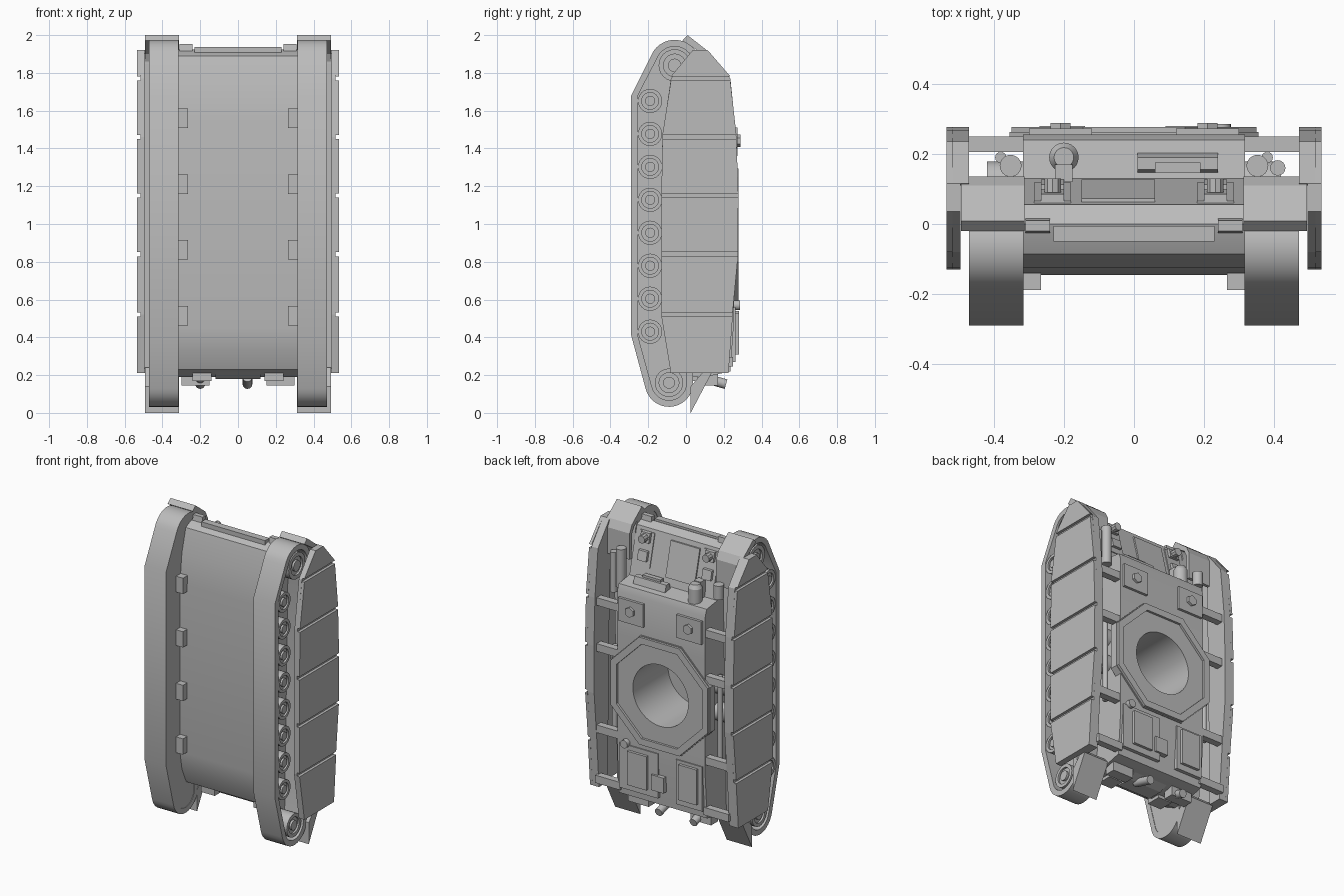
import bpy, bmesh, math
from mathutils import Vector

if "Cube" in bpy.data.objects:
    bpy.data.objects.remove(bpy.data.objects["Cube"])

GREY = bpy.data.materials.new("plain grey")
GREY.use_nodes = True
GREY.diffuse_color = (0.5, 0.5, 0.5, 1)
GREY.node_tree.nodes["Principled BSDF"].inputs["Base Color"].default_value = (0.5, 0.5, 0.5, 1)


def finish(name, bm, smooth=0):
    bmesh.ops.recalc_face_normals(bm, faces=bm.faces)
    mesh = bpy.data.meshes.new(name)
    bm.to_mesh(mesh)
    bm.free()
    mesh.materials.append(GREY)
    ob = bpy.data.objects.new(name, mesh)
    bpy.context.collection.objects.link(ob)
    if smooth:
        bpy.ops.object.select_all(action="DESELECT")
        bpy.context.view_layer.objects.active = ob
        ob.select_set(True)
        bpy.ops.object.shade_smooth_by_angle(angle=math.radians(smooth))


def prism(name, pts, x0, x1, smooth=0):
    """Extrude a (y, z) outline along x."""
    bm = bmesh.new()
    a = [bm.verts.new((x0, y, z)) for y, z in pts]
    b = [bm.verts.new((x1, y, z)) for y, z in pts]
    bm.faces.new(a)
    bm.faces.new(b[::-1])
    for i in range(len(pts)):
        j = (i + 1) % len(pts)
        bm.faces.new((a[i], a[j], b[j], b[i]))
    finish(name, bm, smooth)


def box(name, x, y, z):
    prism(name, [(y[0], z[0]), (y[1], z[0]), (y[1], z[1]), (y[0], z[1])], *x)


def cyl(name, p0, p1, r, n=24, r2=None):
    bm = bmesh.new()
    d = Vector(p1) - Vector(p0)
    bmesh.ops.create_cone(bm, cap_ends=True, segments=n, radius1=r,
                          radius2=r if r2 is None else r2, depth=d.length)
    m = d.to_track_quat("Z", "Y").to_matrix().to_4x4()
    m.translation = (Vector(p0) + Vector(p1)) / 2
    bm.transform(m)
    finish(name, bm, 30)


def ring(name, outer, inner, place):
    """Closed band between two loops, extruded by place(point, side)."""
    bm = bmesh.new()
    loops = [[bm.verts.new(place(p, s)) for p in loop]
             for loop, s in ((outer, 0), (outer, 1), (inner, 1), (inner, 0))]
    n = len(outer)
    for k in range(4):
        a, b = loops[k], loops[(k + 1) % 4]
        for i in range(n):
            j = (i + 1) % n
            bm.faces.new((a[i], a[j], b[j], b[i]))
    finish(name, bm, 30)


def arc(cy, cz, r, a0, a1, n=14):
    angles = [math.radians(a0 + (a1 - a0) * i / n) for i in range(n + 1)]
    return [(cy + r * math.cos(a), cz + r * math.sin(a)) for a in angles]


def polygon(apothem, sides, n=48):
    """Regular polygon sampled at n even angles, flats facing the axes."""
    step = math.tau / sides
    pts = []
    for i in range(n):
        a = math.tau * i / n
        r = apothem / math.cos((a + step / 2) % step - step / 2)
        pts.append((r * math.cos(a), r * math.sin(a)))
    return pts


# Hull, recessed where the turret well sits
HALF, RING_Z = .317, .945
hull_top, hull_low = RING_Z + HALF, RING_Z - HALF
prism("hull", [(-.145, .45), (-.145, 1.55), (-.125, 1.74), (-.085, 1.89), (-.045, 1.91),
               (.0, 1.925), (.055, 1.9), (.13, 1.6), (.24, 1.585), (.255, 1.54),
               (.255, hull_top), (-.1, hull_top), (-.1, hull_low), (.255, hull_low),
               (.255, .5), (.235, .22), (.1, .19), (0, .19), (-.08, .23), (-.125, .33)],
      -HALF, HALF, 20)

# Round turret well, octagonal platform and collar
circle = polygon(.2, 48)
for name, outer, inner, low, top in (
        ("turret_well", polygon(HALF, 4), circle, -.1, .255),
        ("turret_platform", polygon(.355, 8), circle, .21, .262),
        ("turret_collar", polygon(.35, 8), polygon(.308, 8), .25, .277)):
    ring(name, outer, inner, lambda p, s: (p[0], top if s else low, RING_Z + p[1]))

# Deck hatches with knobs
for s in (1, -1):
    box("deck_hatch", sorted((s * .12, s * .3)), (.24, .272), (1.36, 1.51))
    cyl("hatch_knob", (s * .21, .26, 1.44), (s * .21, .288, 1.44), .033, 6)

# Engine deck plates
for x0, x1, z0, z1, top in ((.02, .3, .27, .56, .262), (.09, .23, .31, .53, .28),
                            (-.3, -.11, .27, .56, .262), (-.27, -.14, .31, .54, .28),
                            (-.03, .06, .32, .42, .275)):
    box("engine_plate", (x0, x1), (.22, top), (z0, z1))
cyl("filler_cap", (.25, .25, .57), (.25, .285, .57), .026)


# Front slope: access panel, lamps, vision block, ventilator
def on_slope(name, x0, x1, z0, z1, h):
    y0, y1 = (.055 + (1.9 - z) * .25 for z in (z0, z1))
    prism(name, [(y0 - .01, z0), (y1 - .01, z1), (y1 + h, z1), (y0 + h, z0)], x0, x1)


on_slope("access_panel", -.15, .06, 1.65, 1.87, .01)
for s in (1, -1):
    on_slope("lamp_plate", *sorted((s * .18, s * .285)), 1.67, 1.88, .006)
    for z in (1.74, 1.85):
        on_slope("lamp_base", *sorted((s * .2, s * .265)), z - .03, z + .03, .025)
    cyl("lamp", (s * .232, .09, 1.85), (s * .232, .13, 1.85), .025, 10)
prism("vision_block", [(.145, 1.59), (.155, 1.635), (.19, 1.635), (.205, 1.58)], .01, .24)
box("vision_slot", (.06, .19), (.145, .175), (1.62, 1.65))
cyl("ventilator", (-.2, .19, 1.58), (-.2, .19, 1.68), .042)
cyl("ventilator_cap", (-.2, .19, 1.68), (-.2, .19, 1.705), .042, 24, .028)
box("ventilator_bracket", (-.225, -.175), (.12, .17), (1.6, 1.71))

# Nose fittings
box("nose_plate", (-.23, .23), (-.05, -.005), (1.88, 1.937))
for s in (1, -1):
    prism("tow_lug", [(-.03, 1.89), (.02, 1.89), (.01, 1.952), (-.02, 1.952)],
          *sorted((s * .24, s * .31)))


# Track loop outline: front idler arc, ground run, rear sprocket arc, return run
def track_loop(t):
    front, rear = arc(-.06, 1.84, .135 - t, 10, 158), arc(-.09, .16, .128 - t, 194, 350)
    return front + [(-.29 + t, 1.68), (-.29 + t, .41)] + rear


for s in (1, -1):
    def bounds(a, b):
        return sorted((s * a, s * b))

    ring("track", track_loop(0), track_loop(.035),
         lambda p, k: (s * (.47 if k else .315), p[0], p[1]))
    prism("track_inner_wall", track_loop(.03), *bounds(.318, .335))

    # Road wheels and end wheels
    wheels = [(-.19, .43 + .1745 * i, .064) for i in range(8)]
    for y, z, r in wheels + [(-.06, 1.84, .085), (-.09, .16, .075)]:
        cyl("wheel", (s * .32, y, z), (s * .455, y, z), r)
        ring("wheel_rim", arc(y, z, r, 0, 345, 23), arc(y, z, r * .7, 0, 345, 23),
             lambda p, k: (s * (.467 if k else .45), *p))
        cyl("wheel_hub", (s * .45, y, z), (s * .468, y, z), r * .42, 16)

    # Front fender and rear mudguard above the track
    prism("fender", [(-.02, 1.972), (.008, 2), (.11, 1.92), (.135, 1.87), (.135, 1.7), (.115, 1.7),
                     (.11, 1.86), (.09, 1.9)], *bounds(.312, .493))
    prism("rear_mudguard", [(.025, 0), (.025, .14), (.11, .24), (.135, .21)], *bounds(.312, .493))

    # Side skirt: inner plate, top flange and separate panels, leaving narrow grooves
    low = [(.21, -.08), (.52, -.13), (.84, -.13), (1.15, -.13), (1.46, -.125), (1.77, -.08), (1.92, .035)]
    high = [(.21, .225), (.52, .247), (.84, .275), (1.15, .277), (1.46, .267), (1.77, .235), (1.92, .115)]
    edge = [(y, z) for z, y in high]
    prism("skirt_core", [(y, z) for z, y in low] + edge[::-1], *bounds(.495, .517))
    prism("skirt_flange", [(.136, .21)] + edge + [(.11, 1.85)], *bounds(.47, .495))
    for i in range(6):
        (z0, a0), (z1, a1) = low[i], low[i + 1]
        b0, b1 = high[i][1], high[i + 1][1]
        g0, g1 = (.011 if i else 0), (.011 if i < 5 else 0)
        prism("skirt_panel", [(a0, z0 + g0), (b0, z0 + g0), (b1, z1 - g1), (a1, z1 - g1)],
              *bounds(.517, .535))

    # Skirt brackets, rod and side drums between hull and skirt
    for z in (.27, .6, 1.13, 1.43):
        box("skirt_bracket", bounds(.3, .48), (.205, .25), (z - .025, z + .025))
    cyl("long_rod", (s * .38, .19, .58), (s * .38, .19, 1.15), .016, 16)
    for z in (.88, 1.055):
        cyl("side_drum", (s * .31, .12, z), (s * .42, .12, z), .058)

    # Belly blocks and rear boxes
    for i in range(4):
        box("belly_block", bounds(.265, .315), (-.188, -.14), (.462 + .349 * i, .565 + .349 * i))
    box("rear_box", bounds(.15, .3), (.1, .17), (.145, .22))
    box("rear_bumper", bounds(.14, .24), (-.04, .06), (.17, .22))

# Stowage tubes, short on one side and long on the other
cyl("short_tube", (-.352, .166, 1.64), (-.352, .166, 1.73), .031)
cyl("long_tube", (.352, .166, 1.53), (.352, .166, 1.78), .031)
cyl("stowage_rod", (.41, .16, 1.48), (.41, .16, 1.74), .022, 16)

# Rear centre bulge and pipes
prism("rear_bulge", [(-.06, .22), (0, .18), (.1, .18), (.2, .22)], -.12, .12)
for x in (.05, -.2):
    cyl("rear_pipe", (x, .08, .19), (x, .212, .152), .026, 16)
